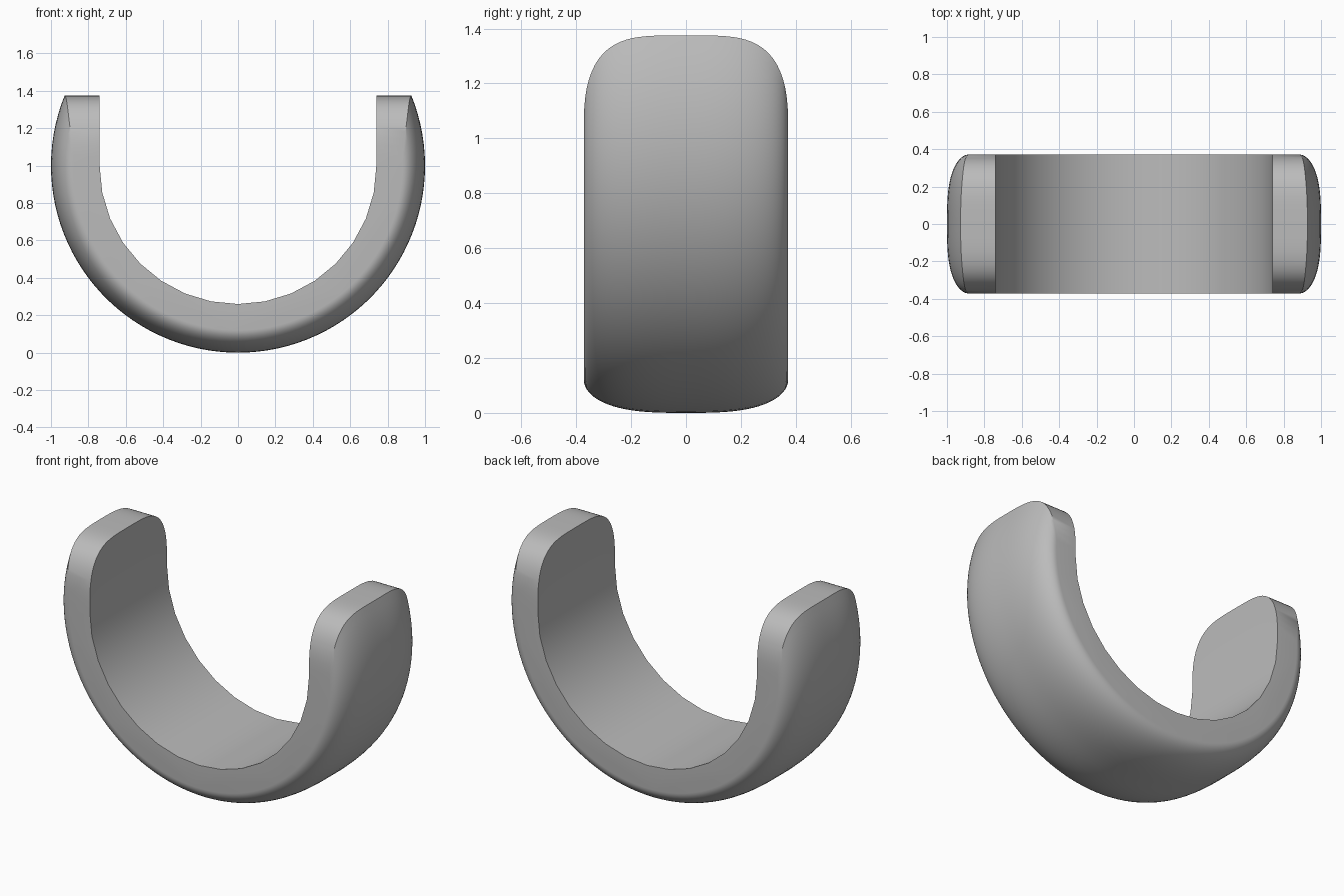
import bpy
import bmesh
from math import sin, cos, pi, asin, sqrt

if "Cube" in bpy.data.objects:
    bpy.data.objects.remove(bpy.data.objects["Cube"])

HALF_WIDTH = 0.372
INNER_R = 0.74
OUTER_SEGS, INNER_SEGS, SLICES = 72, 16, 40


def material(name, colour):
    mat = bpy.data.materials.new(name)
    mat.use_nodes = True
    mat.diffuse_color = colour
    mat.node_tree.nodes["Principled BSDF"].inputs["Base Color"].default_value = colour
    return mat


def u_outline(t):
    """Closed U shape for a slice at fraction t of the half width."""
    outer_r = 0.88 + 0.12 * sqrt(max(0, 1 - t ** 3))
    top = 1.05 + 0.325 * max(0, 1 - t ** 4) ** 0.4
    end = asin((top - 1) / outer_r)
    points = []
    for i in range(OUTER_SEGS + 1):
        a = pi - end + (pi + 2 * end) * i / OUTER_SEGS
        points.append((outer_r * cos(a), 1 + outer_r * sin(a)))
    points.append((INNER_R, top))
    for i in range(INNER_SEGS + 1):
        a = -pi * i / INNER_SEGS
        points.append((INNER_R * cos(a), 1 + INNER_R * sin(a)))
    points.append((-INNER_R, top))
    return points


# Open cuff: U-shaped slices joined from front to back
bm = bmesh.new()
rings = []
for j in range(SLICES + 1):
    s = sin(pi * (j / SLICES - 0.5))
    rings.append([bm.verts.new((x, s * HALF_WIDTH, z)) for x, z in u_outline(abs(s))])
for a, b in zip(rings, rings[1:]):
    for k in range(len(a)):
        n = (k + 1) % len(a)
        bm.faces.new((a[k], a[n], b[n], b[k]))

# Flat front and back sides
bm.faces.new(rings[0])
bm.faces.new(rings[-1])
bmesh.ops.recalc_face_normals(bm, faces=bm.faces)

mesh = bpy.data.meshes.new("open_cuff")
bm.to_mesh(mesh)
bm.free()
cuff = bpy.data.objects.new("open_cuff", mesh)
bpy.context.collection.objects.link(cuff)
mesh.materials.append(material("plain grey", (0.5, 0.5, 0.5, 1)))

bpy.context.view_layer.objects.active = cuff
cuff.select_set(True)
bpy.ops.object.shade_smooth_by_angle(angle=pi / 6)
